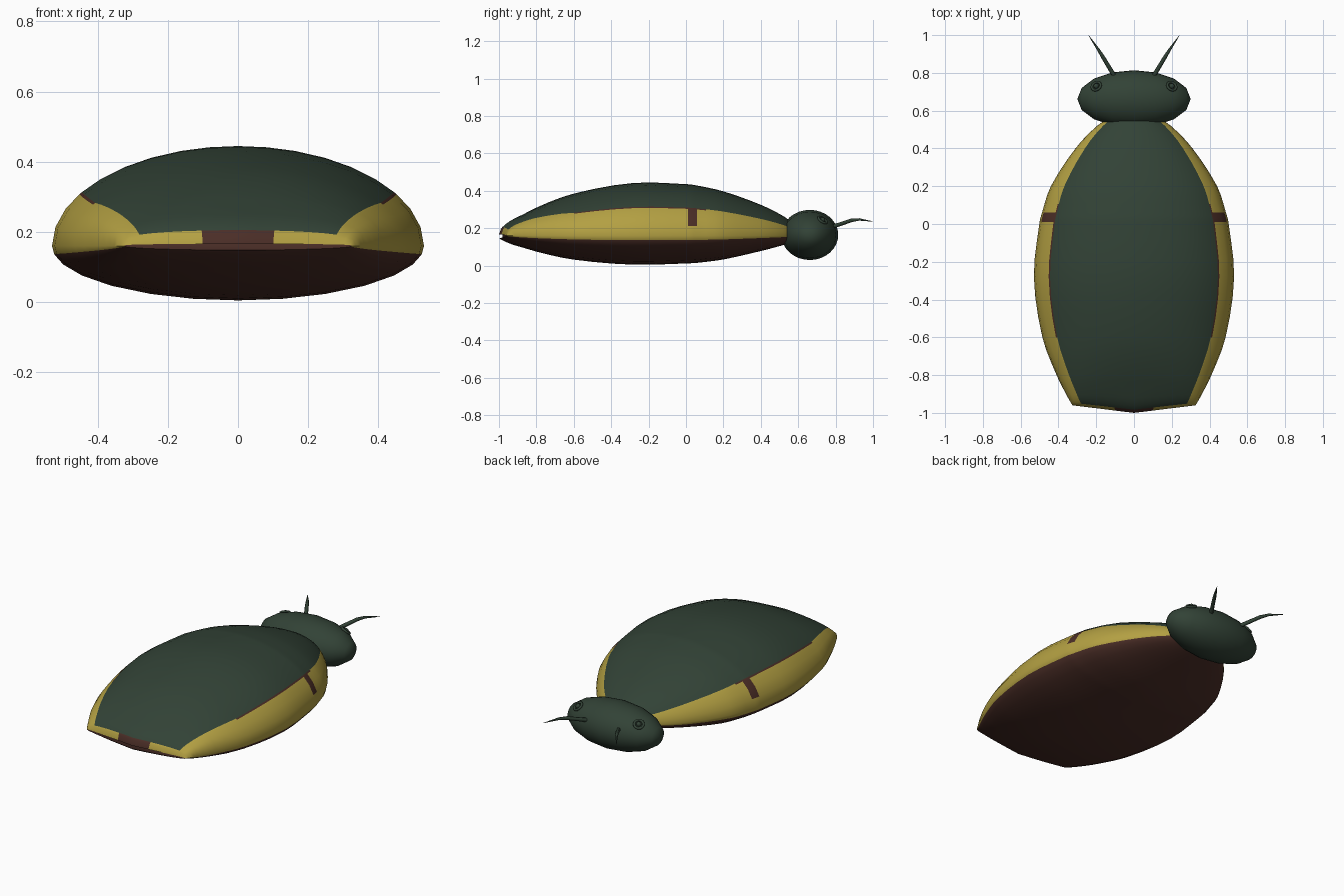
import bpy, bmesh, math
from mathutils import Vector

cube = bpy.data.objects.get("Cube")
if cube:
    bpy.data.objects.remove(cube, do_unlink=True)


def material(name, rgb):
    mat = bpy.data.materials.new(name)
    mat.use_nodes = True
    mat.diffuse_color = (*rgb, 1)
    mat.node_tree.nodes["Principled BSDF"].inputs["Base Color"].default_value = (*rgb, 1)
    return mat


green = material("dark green", (0.032, 0.055, 0.037))
yellow = material("ochre yellow", (0.45, 0.35, 0.055))
brown = material("dark brown", (0.07, 0.027, 0.02))
GREEN, YELLOW, BROWN = range(3)


def smooth(obj, degrees):
    bpy.ops.object.select_all(action="DESELECT")
    obj.select_set(True)
    bpy.context.view_layer.objects.active = obj
    bpy.ops.object.shade_smooth_by_angle(angle=math.radians(degrees))


def add_mesh(name, bm, mats, degrees=40):
    bmesh.ops.recalc_face_normals(bm, faces=bm.faces)
    mesh = bpy.data.meshes.new(name)
    bm.to_mesh(mesh)
    bm.free()
    for mat in mats:
        mesh.materials.append(mat)
    obj = bpy.data.objects.new(name, mesh)
    bpy.context.collection.objects.link(obj)
    smooth(obj, degrees)
    return obj


# Body: lofted sections (y, half width, rise above rim, drop below rim)
RIM = 0.16
SECTIONS = [
    (-0.96, 0.325, 0.006, 0.012), (-0.945, 0.335, 0.045, 0.024),
    (-0.9, 0.36, 0.09, 0.05), (-0.8, 0.41, 0.15, 0.085), (-0.6, 0.485, 0.225, 0.128),
    (-0.28, 0.53, 0.282, 0.155), (0.01, 0.5, 0.275, 0.148), (0.06, 0.487, 0.268, 0.145),
    (0.2, 0.44, 0.237, 0.127), (0.4, 0.31, 0.165, 0.082), (0.52, 0.195, 0.105, 0.05),
    (0.58, 0.1, 0.06, 0.03),
]
ROWS = [Vector(s) for s in SECTIONS]


def slope(i):
    a, b = ROWS[max(i - 1, 0)], ROWS[min(i + 1, len(ROWS) - 1)]
    return (b - a) / (b[0] - a[0])


def blend(i, t):
    """Smooth curve through neighbouring sections."""
    a, b = ROWS[i], ROWS[i + 1]
    span = b[0] - a[0]
    h = t * t * (3 - 2 * t)
    return (a * (1 - h) + b * h + slope(i) * span * t * (1 - t) ** 2
            - slope(i + 1) * span * t * t * (1 - t))


STEPS = 3
rows = [blend(i, k / STEPS) for i in range(len(ROWS) - 1) for k in range(STEPS)] + [ROWS[-1]]

SPOT_LOW, STRIP_LOW, WING_LOW, BELLY_TOP = 11, 31.5, 33, -9
half = [90, 81, 72, 62, 52, 42, WING_LOW, STRIP_LOW, 22, SPOT_LOW, 0, BELLY_TOP]
half += [-20, -33, -47, -62, -76, -90]
angles = half + [180 - a for a in reversed(half[1:-1])]


def ring_point(row, angle):
    y, w, up, down = row
    c, s = math.cos(math.radians(angle)), math.sin(math.radians(angle))
    rear = min(max((-0.6 - y) / 0.35, 0), 1)
    if s > 0:
        z = RIM + up * s ** (1 - 0.45 * rear)
    else:
        z = RIM + down * s
    tip = min(max((-0.85 - y) / 0.1, 0), 1)
    return (w * c, y - 0.04 * tip * (1 - abs(c)), z)


def body_colour(y, elevation, band):
    if elevation < BELLY_TOP:
        return BROWN
    if band < STEPS:                      # blunt rear end
        return BROWN if elevation > 72 else YELLOW
    if elevation > WING_LOW:
        return GREEN
    if elevation > SPOT_LOW and 0.01 < y < 0.06:
        return BROWN
    if elevation > STRIP_LOW and -0.6 < y < 0.1:
        return BROWN
    return YELLOW


bm = bmesh.new()
rings = [[bm.verts.new(ring_point(r, a)) for a in angles] for r in rows]
n = len(angles)
for j in range(len(rows) - 1):
    y = (rows[j][0] + rows[j + 1][0]) / 2
    for k in range(n):
        m = (k + 1) % n
        f = bm.faces.new((rings[j][k], rings[j][m], rings[j + 1][m], rings[j + 1][k]))
        nxt = angles[m] if m else 90
        ends = [a if a <= 90 else 180 - a for a in (angles[k], nxt)]
        f.material_index = body_colour(y, sum(ends) / 2, j)
for ring in (rings[0], rings[-1]):
    bm.faces.new(ring).material_index = BROWN
add_mesh("body", bm, (green, yellow, brown))

# Head: wide ellipsoid with its poles at the sides
HEAD = Vector((0, 0.662, 0.164))
HEAD_SIZE = Vector((0.3, 0.152, 0.134))
bpy.ops.mesh.primitive_uv_sphere_add(segments=32, ring_count=8, radius=1)
head = bpy.context.object
head.name = "head"
for v in head.data.vertices:
    x, y, z = v.co
    v.co = Vector((z, y, -x)) * HEAD_SIZE + HEAD
head.data.materials.append(green)
smooth(head, 60)

for side, label in ((-1, "right"), (1, "left")):
    # Eyes: small bead in a raised socket
    eye = Vector((side * 0.2, 0.73, 0))
    d = eye - HEAD
    eye.z = HEAD.z + HEAD_SIZE.z * math.sqrt(
        1 - (d.x / HEAD_SIZE.x) ** 2 - (d.y / HEAD_SIZE.y) ** 2)
    d = eye - HEAD
    normal = Vector([d[i] / HEAD_SIZE[i] ** 2 for i in range(3)]).normalized()
    turn = normal.to_track_quat("Z", "Y").to_euler()
    bpy.ops.mesh.primitive_torus_add(location=eye, rotation=turn, major_segments=20,
                                     minor_segments=8, major_radius=0.025, minor_radius=0.007)
    socket = bpy.context.object
    socket.name = label + "_eye_socket"
    bpy.ops.mesh.primitive_uv_sphere_add(location=eye, segments=16, ring_count=8, radius=0.014)
    bead = bpy.context.object
    bead.name = label + "_eye"
    for obj in (socket, bead):
        obj.data.materials.append(green)
        smooth(obj, 60)

    # Antennae: bent tapering tubes
    curve = bpy.data.curves.new(label + "_antenna", "CURVE")
    curve.dimensions = "3D"
    curve.bevel_depth = 0.012
    curve.bevel_resolution = 1
    curve.use_fill_caps = True
    spline = curve.splines.new("POLY")
    path = [(0.09, 0.76, 0.2, 1), (0.165, 0.885, 0.242, 0.85),
            (0.19, 0.925, 0.247, 0.6), (0.24, 0.998, 0.236, 0.08)]
    spline.points.add(len(path) - 1)
    for p, (x, y, z, r) in zip(spline.points, path):
        p.co = (side * x, y, z, 1)
        p.radius = r
    curve.materials.append(green)
    bpy.context.collection.objects.link(bpy.data.objects.new(label + "_antenna", curve))
